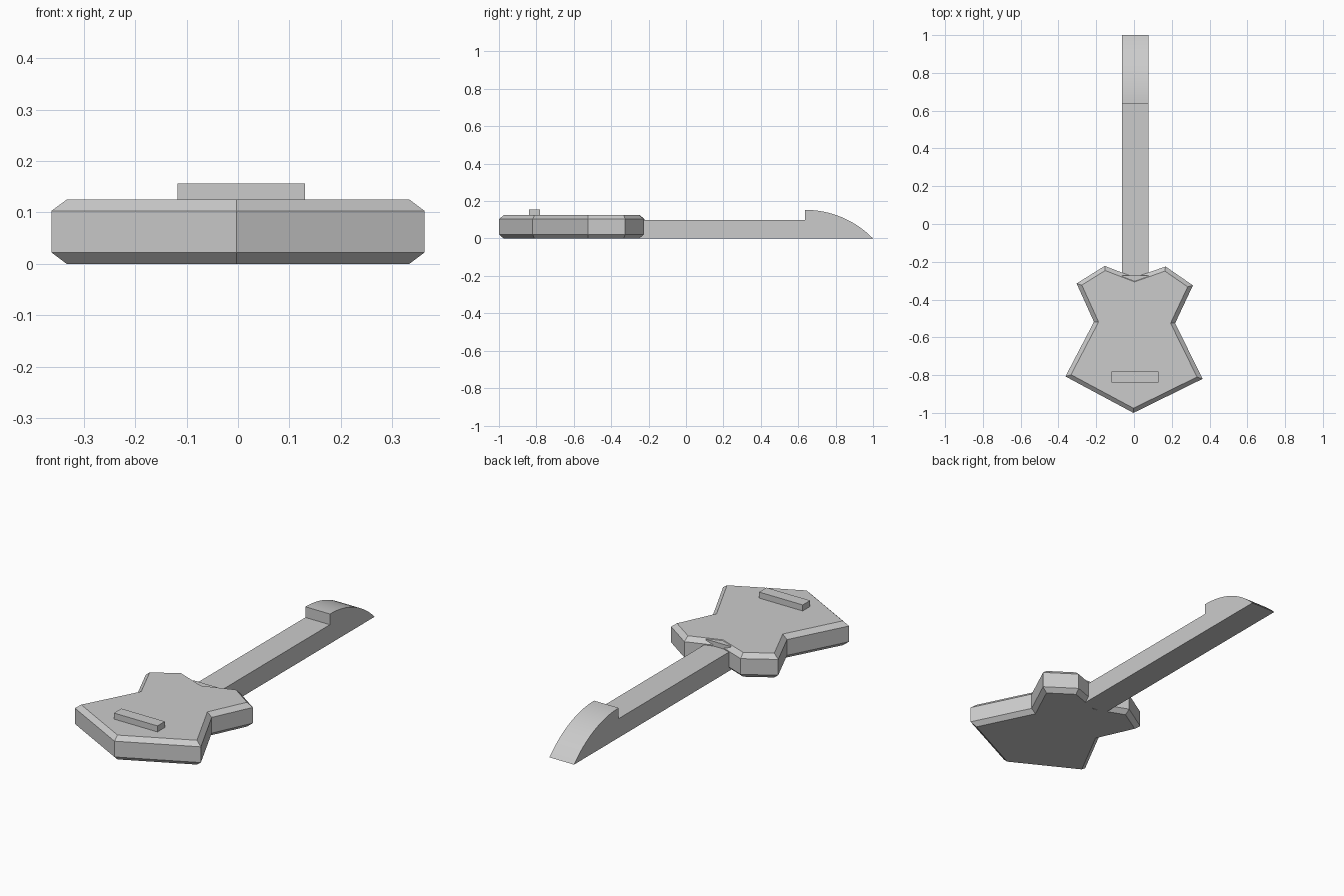
import bpy, bmesh, math

cube = bpy.data.objects.get("Cube")
if cube:
    bpy.data.objects.remove(cube, do_unlink=True)

grey = bpy.data.materials.new("plain grey")
grey.use_nodes = True
colour = (0.6, 0.6, 0.6, 1)
grey.diffuse_color = colour
grey.node_tree.nodes["Principled BSDF"].inputs["Base Color"].default_value = colour


def prism(name, points, depth, bevel=0):
    """Extrude a closed outline along depth, optionally chamfering both rims."""
    bm = bmesh.new()
    face = bm.faces.new([bm.verts.new(p) for p in points])
    cap = bmesh.ops.extrude_face_region(bm, geom=[face])["geom"]
    verts = [g for g in cap if isinstance(g, bmesh.types.BMVert)]
    bmesh.ops.translate(bm, verts=verts, vec=depth)
    bmesh.ops.recalc_face_normals(bm, faces=bm.faces)
    if bevel:
        rims = [e for e in bm.edges if abs(e.verts[0].co.z - e.verts[1].co.z) < 1e-5]
        bmesh.ops.bevel(bm, geom=rims, offset=bevel, segments=1, affect='EDGES')
    mesh = bpy.data.meshes.new(name)
    bm.to_mesh(mesh)
    bm.free()
    mesh.materials.append(grey)
    obj = bpy.data.objects.new(name, mesh)
    bpy.context.collection.objects.link(obj)
    return obj


def box(name, x0, x1, y0, y1, z0, z1):
    corners = [(x0, y0, z0), (x1, y0, z0), (x1, y1, z0), (x0, y1, z0)]
    return prism(name, corners, (0, 0, z1 - z0))


# Angular body with chamfered rims
outline = [(-0.003, -1), (0.363, -0.82), (0.218, -0.525), (0.312, -0.325), (0.167, -0.225),
           (0.003, -0.283), (-0.155, -0.222), (-0.304, -0.315), (-0.212, -0.518), (-0.363, -0.807)]
prism("body", [(x, y, 0) for x, y in outline], (0, 0, 0.125), 0.022)

# Neck and curved head share one side profile
left, right = 0.077, -0.063
radius, head_start, head_top = 0.507, 0.637, 0.153
sweep = math.asin((1 - head_start) / radius)
profile = [(-0.3, 0), (-0.3, 0.098), (head_start, 0.098)]
for i in range(17):
    a = sweep * i / 16
    profile.append((head_start + radius * math.sin(a),
                    max(0, head_top - radius * (1 - math.cos(a)))))
neck = prism("neck_and_head", [(right, y, z) for y, z in profile], (left - right, 0, 0))
bpy.ops.object.select_all(action='DESELECT')
neck.select_set(True)
bpy.context.view_layer.objects.active = neck
bpy.ops.object.shade_smooth_by_angle(angle=math.radians(25))

# Neck joint and bridge
box("neck_joint", right, left, -0.32, -0.272, 0.09, 0.122)
box("bridge", -0.118, 0.13, -0.84, -0.78, 0.12, 0.156)
